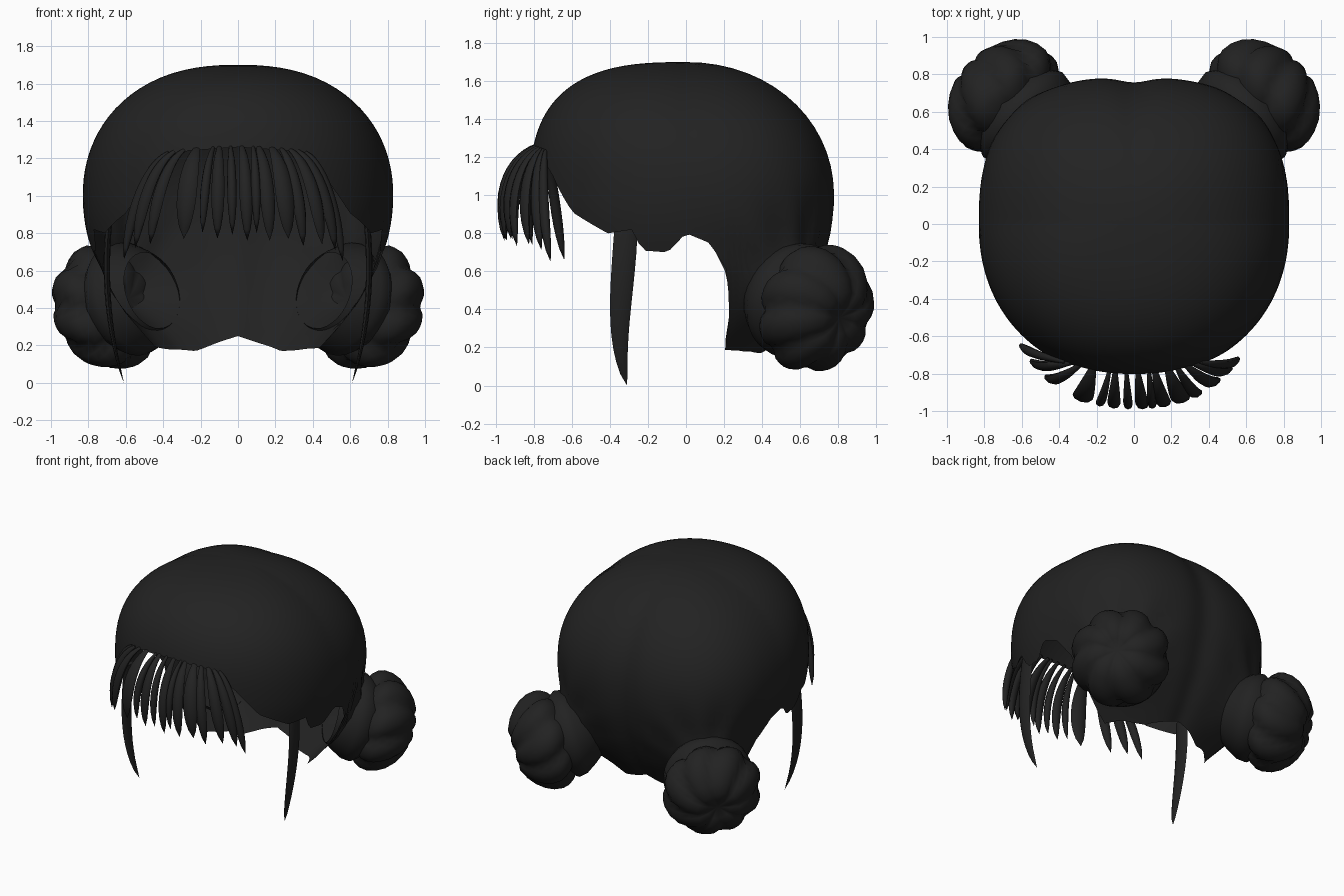
import bpy, bmesh, math
from mathutils import Vector, Matrix
from mathutils.geometry import interpolate_bezier

if "Cube" in bpy.data.objects:
    bpy.data.objects.remove(bpy.data.objects["Cube"])

hair = bpy.data.materials.new("black_hair")
hair.use_nodes = True
colour = (0.016, 0.016, 0.016, 1)
hair.diffuse_color = colour
hair.node_tree.nodes["Principled BSDF"].inputs["Base Color"].default_value = colour


def finish(name, bm, angle=50):
    bmesh.ops.recalc_face_normals(bm, faces=bm.faces)
    mesh = bpy.data.meshes.new(name)
    bm.to_mesh(mesh)
    bm.free()
    mesh.materials.append(hair)
    ob = bpy.data.objects.new(name, mesh)
    bpy.context.collection.objects.link(ob)
    bpy.ops.object.select_all(action="DESELECT")
    ob.select_set(True)
    bpy.context.view_layer.objects.active = ob
    bpy.ops.object.shade_smooth_by_angle(angle=math.radians(angle))


def skin(bm, rings):
    """Bridge successive closed rings of vertices with quads."""
    for a, b in zip(rings, rings[1:]):
        for i in range(len(a)):
            j = (i + 1) % len(a)
            bm.faces.new((a[i], a[j], b[j], b[i]))


# Hairline: degrees from the front, height of the edge
HAIRLINE = [(0, 1.26), (20, 1.24), (33, 1.11), (45, .91), (60, .8), (70, .82), (73, .71),
            (83, .7), (90, .8), (99, .75), (106, .6), (114, .19), (150, .17), (180, .25)]


def hairline(deg):
    for (a, za), (b, zb) in zip(HAIRLINE, HAIRLINE[1:]):
        if deg <= b:
            return za + (zb - za) * (deg - a) / (b - a)
    return HAIRLINE[-1][1]


def bun_place(side):
    """Frame of a bun, its axis pointing out, back and a little down."""
    turn = Vector((.7 * side, .66, -.26)).to_track_quat("Z", "Y").to_matrix().to_4x4()
    return Matrix.Translation((.685 * side, .67, .41)) @ turn


def cap_point(deg, t):
    """Point on the cap: deg from the front, t from crown to hairline."""
    rim = hairline(min(deg, 360 - deg))
    quarter = math.pi / 2
    last = math.acos((rim - 1) / .7) if rim > 1 else quarter + (1 - rim) / .7
    phi = t * last
    th = math.radians(deg)
    sx, sy = math.sin(th), -math.cos(th)
    depth, e = (.82, 2.15) if sy < 0 else (.785, 2.65)
    plan = ((abs(sx) / .83) ** e + (abs(sy) / depth) ** e) ** (-1 / e)
    if phi < quarter:
        z = 1 + .7 * math.cos(phi)
        n = 2.15 - (.65 if sy < 0 else .1) * sy
        r = max(0, 1 - math.cos(phi) ** n) ** (1 / n)
    else:
        z = 1 - (phi - quarter) * .7
        r = 1 - .43 * ((1 - z) / .8) ** 2
    # centre parting at the back
    r *= 1 - .035 * math.exp(-((deg - 180) / 8) ** 2) * min(1, phi)
    p = Vector((sx * plan * r, sy * plan * r, z))
    # hair pulled outwards into each bun, with gathers fanning from it
    side = 1 if p.x > 0 else -1
    d = (p - Vector((.52 * side, .5, .5))).length
    p += Vector((.7 * side, .65, -.1)) * (.17 * math.exp(-(d / .19) ** 2))
    q = bun_place(side).inverted() @ p
    gather = .012 * math.cos(11 * math.atan2(q.y, q.x)) * math.exp(-((d - .35) / .16) ** 2)
    return p * (1 + gather)


# Cap of hair
bm = bmesh.new()
COLS, ROWS = 150, 26
rings = [[bm.verts.new(cap_point(360 * i / COLS, r / ROWS)) for i in range(COLS)]
         for r in range(1, ROWS + 1)]
skin(bm, rings)
crown = bm.verts.new((0, 0, 1.7))
for i in range(COLS):
    bm.faces.new((crown, rings[0][i], rings[0][(i + 1) % COLS]))
finish("hair_cap", bm)


def bun(name, side):
    """Pumpkin-like bun with twisted lobes."""
    bm = bmesh.new()
    bmesh.ops.create_uvsphere(bm, u_segments=48, v_segments=14, radius=1)
    for v in bm.verts:
        flat = math.hypot(v.co.x, v.co.y)
        ang = math.atan2(v.co.y, v.co.x) + .3 * v.co.z * side
        groove = (1 - abs(math.sin(4 * ang))) ** 1.4 * flat
        dimple = 1 - .25 * max(0, 1 - flat / .4)
        s = 1 - .14 * groove
        thick = .275 if v.co.z > 0 else .19
        v.co = Vector((v.co.x * s * .35, v.co.y * s * .35, v.co.z * s * dimple * thick))
    bm.transform(bun_place(side))
    finish(name, bm, 60)

    # open gathered collar running from inside the cap to the bun
    bm = bmesh.new()
    rings = []
    for r, h in ((.21, -.32), (.25, -.27), (.3, -.19), (.31, -.13), (.27, -.07)):
        rings.append([bm.verts.new((r * math.cos(a * math.pi / 16), r * math.sin(a * math.pi / 16), h))
                      for a in range(32)])
    skin(bm, rings)
    bm.transform(bun_place(side))
    finish(name + "_collar", bm)


def strand(name, path, width, depth, across, root=.35, widest=.65, steps=12):
    """Tapered lock following a bezier, flattened along the across direction."""
    pts = interpolate_bezier(*[Vector(p) for p in path], steps + 1)
    bm = bmesh.new()
    rings = []
    for k, p in enumerate(pts[:-1]):
        t = k / steps
        if t < widest:
            w = root + (1 - root) * math.sin(t / widest * math.pi / 2)
        else:
            w = max(0, 1 - ((t - widest) / (1 - widest)) ** 2) ** .7
        tangent = (pts[k + 1] - p).normalized()
        u = (across - tangent * across.dot(tangent)).normalized()
        n = tangent.cross(u)
        rings.append([bm.verts.new(p + u * (math.cos(a * math.pi / 4) * width * w / 2)
                                   + n * (math.sin(a * math.pi / 4) * depth * w / 2)) for a in range(8)])
    skin(bm, rings)
    bm.faces.new(rings[0])
    tip = bm.verts.new(pts[-1])
    for i in range(8):
        bm.faces.new((rings[-1][i], rings[-1][(i + 1) % 8], tip))
    finish(name, bm, 60)


for side, label in ((1, "left"), (-1, "right")):
    bun(label + "_bun", side)
    # long loose lock before the ear
    strand(label + "_side_lock", [(.69 * side, -.315, .85), (.72 * side, -.325, .55),
                                  (.69 * side, -.385, .25), (.61 * side, -.31, 0)],
           .125, .035, Vector((0, 1, 0)), root=.95, widest=.15)

# Fringe: root x, tip x, tip height, width
FRINGE = [(-.37, -.61, .66, .06), (-.34, -.55, .72, .07), (-.29, -.47, .74, .07),
          (-.22, -.29, .77, .11), (-.13, -.19, .8, .05), (-.1, -.11, .77, .07),
          (-.04, -.03, .79, .05), (.02, .05, .76, .07), (.08, .1, .8, .05),
          (.11, .17, .76, .08), (.18, .27, .77, .1), (.23, .35, .73, .07),
          (.28, .45, .74, .08), (.32, .52, .71, .07), (.36, .56, .65, .06)]
for i, (x0, x1, z1, w) in enumerate(FRINGE):
    z0 = 1.265 - .25 * x0 * x0
    y0 = -.785 + .35 * x0 * x0
    y1 = -.955 + .4 * x1 ** 2 + 1.2 * x1 ** 4
    mid = x0 + (x1 - x0) * .85
    path = [(x0, y0, z0), (x0 + (x1 - x0) * .5, y0 * .4 + y1 * .6 - .03, z0 - .06),
            (mid, y1 - .05, z1 + .25), (x1, y1, z1)]
    strand("fringe_lock_%02d" % (i + 1), path, w, .05, Vector((1, x1 * 1.2, 0)))
